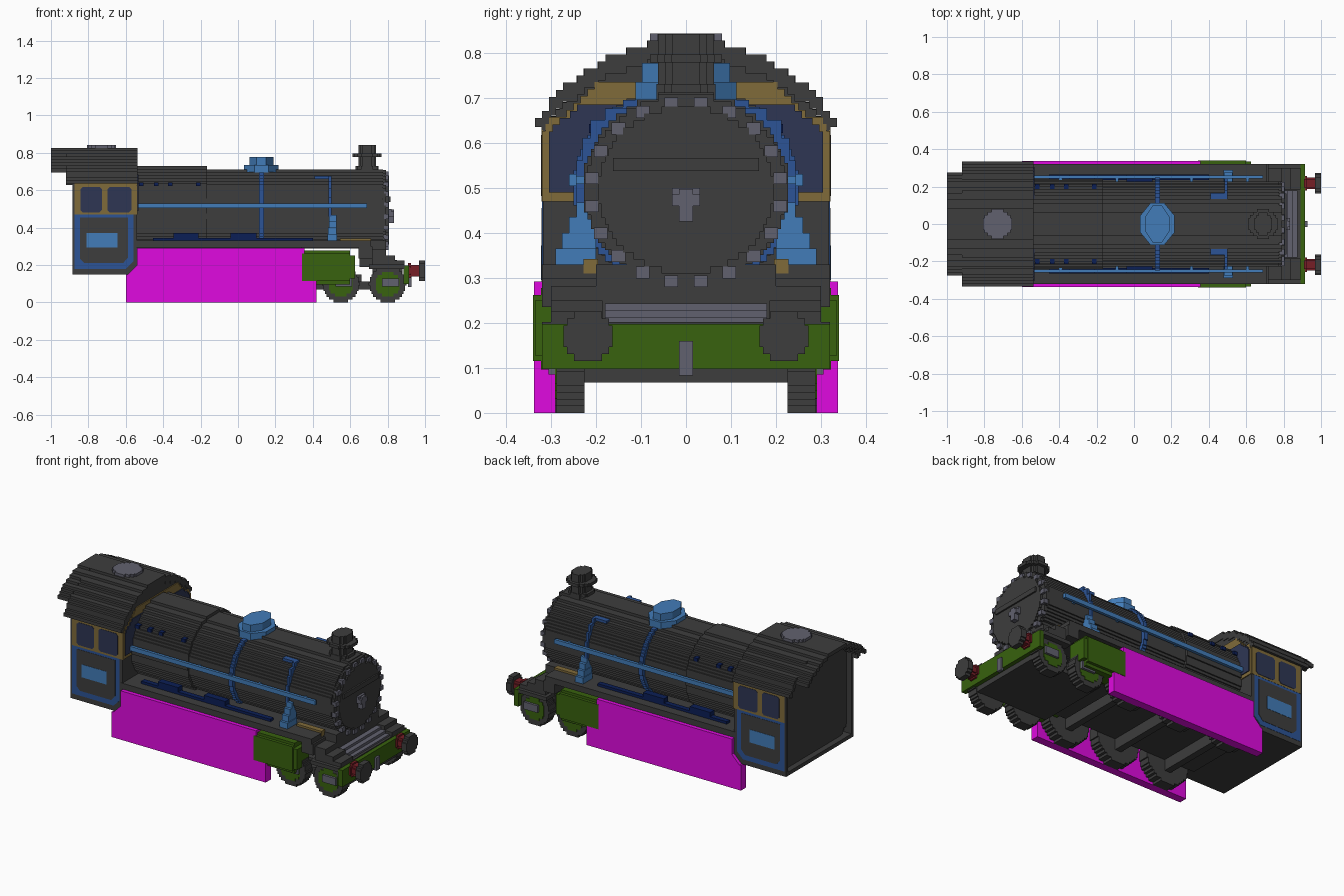
import bpy, bmesh, math

if "Cube" in bpy.data.objects:
    bpy.data.objects.remove(bpy.data.objects["Cube"], do_unlink=True)

V = 0.0156  # block size used for stepped curves


def material(name, r, g, b):
    lin = [((c / 255 + 0.055) / 1.055) ** 2.4 if c > 10 else c / 255 / 12.92 for c in (r, g, b)] + [1]
    m = bpy.data.materials.new(name)
    m.diffuse_color = lin
    m.use_nodes = True
    m.node_tree.nodes["Principled BSDF"].inputs["Base Color"].default_value = lin
    return m


DARK = material("dark grey", 61, 61, 61)
STEEL = material("steel grey", 97, 97, 110)
MAGENTA = material("magenta", 224, 10, 224)
GREEN = material("green", 56, 98, 14)
SKY = material("light blue", 66, 124, 184)
BLUE = material("mid blue", 44, 84, 150)
NAVY = material("navy", 11, 30, 86)
GLASS = material("window navy", 46, 54, 84)
GOLD = material("dull gold", 128, 107, 58)
RED = material("dark red", 118, 30, 38)


def finish(name, bm, mat):
    bmesh.ops.recalc_face_normals(bm, faces=bm.faces)
    me = bpy.data.meshes.new(name)
    bm.to_mesh(me)
    bm.free()
    me.materials.append(mat)
    ob = bpy.data.objects.new(name, me)
    bpy.context.collection.objects.link(ob)


def boxes(name, mat, items, mirror=False):
    """Boxes given as (x0, x1, y0, y1, z0, z1), optionally repeated on -y."""
    bm = bmesh.new()
    for x0, x1, y0, y1, z0, z1 in items:
        for s in ((1, -1) if mirror else (1,)):
            vs = [bm.verts.new((x, s * y, z)) for x in (x0, x1) for y in (y0, y1) for z in (z0, z1)]
            for f in ((0, 1, 3, 2), (4, 6, 7, 5), (0, 4, 5, 1), (2, 3, 7, 6), (0, 2, 6, 4), (1, 5, 7, 3)):
                bm.faces.new([vs[i] for i in f])
    finish(name, bm, mat)


def prism(name, mat, pts, axis, a, b, mirror=False):
    """Outline extruded along an axis from a to b."""
    put = {"x": lambda u, v, w: (w, u, v), "y": lambda u, v, w: (u, w, v), "z": lambda u, v, w: (u, v, w)}[axis]
    bm = bmesh.new()
    for s in ((1, -1) if mirror else (1,)):
        ends = []
        for w in (a, b):
            ring = []
            for u, v in pts:
                x, y, z = put(u, v, w)
                ring.append(bm.verts.new((x, s * y, z)))
            ends.append(ring)
        lo, hi = ends
        bm.faces.new(lo)
        bm.faces.new(hi[::-1])
        for i in range(len(pts)):
            j = (i + 1) % len(pts)
            bm.faces.new((lo[i], lo[j], hi[j], hi[i]))
    finish(name, bm, mat)


def rows(width, v0, v1, u0=0.0):
    """Symmetric staircase outline; width(v) is the half width at height v."""
    n = max(1, round((v1 - v0) / V))
    step = (v1 - v0) / n
    right = []
    for i in range(n):
        w = max(V / 2, round(width(v0 + (i + 0.5) * step) / V * 2) * V / 2)
        right += [(w, v0 + i * step), (w, v0 + (i + 1) * step)]
    return [(u0 + w, v) for w, v in right] + [(u0 - w, v) for w, v in reversed(right)]


def disc(u0, v0, ru, rv=None):
    rv = rv or ru
    return rows(lambda v: ru * math.sqrt(max(0, 1 - ((v - v0) / rv) ** 2)), v0 - rv, v0 + rv, u0)


# Boiler, firebox and smokebox
prism("boiler", DARK, disc(0, 0.5, 0.23, 0.212), "x", -0.17, 0.775)
prism("firebox", DARK, disc(0, 0.5, 0.24, 0.23), "x", -0.55, -0.165)
prism("smokebox_ring", DARK, disc(0, 0.495, 0.224, 0.212), "x", 0.775, 0.792)
prism("smokebox_door", DARK, disc(0, 0.495, 0.195, 0.185), "x", 0.792, 0.806)
bolts = []
for i in range(20):
    t = math.tau * (i + 0.5) / 20
    y, z = 0.212 * math.cos(t), 0.49 + 0.2 * math.sin(t)
    bolts.append((0.78, 0.805, y - 0.015, y + 0.015, z - 0.013, z + 0.013))
boxes("smokebox_bolts", STEEL, bolts)
boxes("door_hinge", DARK, [(0.8, 0.815, -0.162, 0.162, 0.537, 0.566)])
boxes("door_handle", STEEL, [(0.8, 0.82, -0.031, 0.031, 0.485, 0.5), (0.8, 0.835, -0.016, 0.016, 0.425, 0.497),
                             (0.8, 0.835, -0.031, 0.031, 0.46, 0.485)])

# Chimney and dome
prism("chimney_base", DARK, disc(0.69, 0, 0.065), "z", 0.69, 0.73)
prism("chimney_stack", DARK, disc(0.69, 0, 0.05, 0.062), "z", 0.72, 0.81)
prism("chimney_rim", DARK, disc(0.69, 0, 0.08), "z", 0.778, 0.796)
prism("chimney_cap", DARK, disc(0.69, 0, 0.05, 0.062), "z", 0.81, 0.842)


def octagon(x, rx, ry):
    return [(x + sx * rx * a, sy * ry * b) for sx, sy, a, b in
            ((1, -1, 1, .4), (1, 1, 1, .4), (1, 1, .4, 1), (-1, 1, .4, 1),
             (-1, 1, 1, .4), (-1, -1, 1, .4), (-1, -1, .4, 1), (1, -1, .4, 1))]


prism("dome_base", SKY, octagon(0.125, 0.092, 0.112), "z", 0.695, 0.735)
prism("dome_top", SKY, octagon(0.125, 0.064, 0.098), "z", 0.73, 0.777)
prism("dome_pipe", BLUE, disc(0, 0.5, 0.25, 0.226), "x", 0.112, 0.138)

# Boiler fittings on both sides
boxes("handrail", SKY, [(-0.535, 0.69, 0.243, 0.26, 0.504, 0.53)], True)
boxes("handrail_post", SKY, [(x, x + 0.016, 0.22, 0.245, 0.508, 0.526) for x in (-0.4, -0.1, 0.3, 0.6)], True)
boxes("feed_pipe", BLUE, [(0.41, 0.5, 0.13, 0.165, 0.66, 0.676), (0.484, 0.5, 0.13, 0.18, 0.635, 0.676),
                          (0.484, 0.5, 0.16, 0.212, 0.6, 0.65), (0.484, 0.5, 0.19, 0.23, 0.55, 0.61),
                          (0.484, 0.5, 0.2, 0.243, 0.46, 0.56)], True)
boxes("pipe_bracket", SKY, [(0.478, 0.53, 0.2, 0.29, 0.33, 0.365), (0.482, 0.526, 0.2, 0.275, 0.365, 0.4),
                            (0.486, 0.526, 0.2, 0.26, 0.4, 0.435), (0.486, 0.526, 0.2, 0.243, 0.435, 0.467)], True)
boxes("washout_plugs", NAVY, [(x, x + 0.025, 0.16, 0.215, 0.622, 0.642) for x in (-0.53, -0.45, -0.375, -0.225)], True)
boxes("reversing_gear", NAVY, [(-0.455, 0.4, 0.235, 0.265, 0.33, 0.345), (-0.345, -0.21, 0.225, 0.265, 0.34, 0.371),
                               (-0.04, 0.1, 0.225, 0.265, 0.34, 0.371)], True)
boxes("gold_strip", GOLD, [(0.545, 0.7, 0.195, 0.228, 0.325, 0.342), (0.7, 0.712, 0.195, 0.228, 0.31, 0.342)], True)

# Running board, stepped front plates and frame
boxes("running_board", DARK, [(-0.55, 0.71, -0.32, 0.32, 0.295, 0.33)])
boxes("front_steps", DARK, [(0.645, 0.72, 0.17, 0.32, 0.235, 0.3), (0.72, 0.79, 0.17, 0.3, 0.2, 0.282),
                            (0.79, 0.84, 0.185, 0.3, 0.2, 0.25), (0.84, 0.89, 0.185, 0.3, 0.2, 0.225)], True)
boxes("saddle", DARK, [(0.65, 0.79, -0.2, 0.2, 0.19, 0.33)])
boxes("front_deck", DARK, [(0.7, 0.89, -0.32, 0.32, 0.18, 0.202), (0.72, 0.88, -0.21, 0.21, 0.1, 0.185)])
boxes("sloped_plate", STEEL, [(0.79, 0.82, -0.18, 0.18, 0.2, 0.243), (0.82, 0.85, -0.18, 0.18, 0.2, 0.228),
                              (0.85, 0.875, -0.18, 0.18, 0.2, 0.212)])
boxes("main_frame", DARK, [(-0.6, 0.34, -0.225, 0.225, 0.135, 0.3)])
boxes("leading_frame", DARK, [(0.42, 0.88, -0.225, 0.225, 0.07, 0.112), (0.3, 0.66, -0.2, 0.2, 0.112, 0.15)])
boxes("frame_stretchers", DARK, [(x - 0.02, x + 0.02, -0.228, 0.228, 0.07, 0.14) for x in (-0.42, -0.08, 0.26)])

# Wheels
for n, x in enumerate((-0.42, -0.08, 0.26)):
    prism(f"driving_wheel_{n + 1}", DARK, disc(x, 0.14, 0.14), "y", 0.225, 0.29, True)
for n, x in enumerate((0.55, 0.8)):
    prism(f"leading_wheel_{n + 1}", DARK, disc(x, 0.098, 0.098), "y", 0.225, 0.288, True)
    prism(f"leading_wheel_centre_{n + 1}", GREEN, disc(x, 0.098, 0.066), "y", 0.28, 0.291, True)
    boxes(f"axle_box_{n + 1}", STEEL, [(x - 0.03, x + 0.06, 0.288, 0.305, 0.085, 0.128)], True)

# Side skirts and cylinders
prism("side_skirt", MAGENTA, [(-0.6, 0), (0.42, 0), (0.42, 0.115), (0.355, 0.115), (0.355, 0.292), (-0.54, 0.292),
                              (-0.54, 0.2), (-0.59, 0.15), (-0.6, 0.15)], "y", 0.29, 0.338, True)
boxes("cylinder", GREEN, [(0.342, 0.6, 0.2, 0.34, 0.115, 0.262), (0.342, 0.6, 0.22, 0.322, 0.26, 0.277),
                          (0.38, 0.6, 0.23, 0.322, 0.096, 0.12), (0.6, 0.625, 0.22, 0.335, 0.128, 0.25)], True)

# Buffer beam, buffers and coupling
boxes("buffer_beam", GREEN, [(0.885, 0.915, -0.32, 0.32, 0.098, 0.197)])
boxes("beam_underside", DARK, [(0.86, 0.89, -0.23, 0.23, 0.068, 0.1)])
buffer_parts = (("buffer_shank", RED, 0.031, 0.91, 0.968), ("buffer_head", DARK, 0.055, 0.967, 1.0),
                ("buffer_base", RED, 0.04, 0.91, 0.925))
for name, mat, r, a, b in buffer_parts:
    for side, s in (("left", 1), ("right", -1)):
        prism(f"{name}_{side}", mat, disc(s * 0.218, 0.17, r), "x", a, b)
boxes("coupling", STEEL, [(0.91, 0.928, -0.016, 0.016, 0.083, 0.16)])


# Cab roof: stepped arched shell with a shorter rear overhang and thin eaves
def roof(name, half, x0, x1, thick):
    n = round(2 * half / V)
    step = 2 * half / n
    top, under = [], []
    for i in range(n):
        y0 = -half + i * step
        y = y0 + step / 2
        z = math.floor((0.439 + math.sqrt(0.396 ** 2 - y * y)) / V) * V
        t = 0.02 if abs(y) > 0.318 else thick
        top += [(y0, z), (y0 + step, z)]
        under += [(y0, z - t), (y0 + step, z - t)]
    prism(name, DARK, top + under[::-1], "x", x0, x1)


roof("cab_roof", 0.335, -0.92, -0.538, 0.042)
roof("cab_roof_overhang", 0.275, -1.0, -0.92, 0.022)
prism("roof_vent", STEEL, disc(-0.73, 0, 0.08), "z", 0.815, 0.843)


def under_roof(z, limit):
    return min(limit, math.sqrt(max(0, 0.37 ** 2 - (z - 0.439) ** 2)))


# Cab shell with a recessed back
for name, z0, x0 in (("cab_front_wall", 0.2, -0.56), ("cab_back_wall", 0.16, -0.85)):
    prism(name, DARK, rows(lambda z: under_roof(z, 0.314), z0, 0.8), "x", x0, x0 + 0.018)
prism("cab_front_trim", GOLD, rows(lambda z: under_roof(z, 0.318) - (0.03 if z > 0.66 else 0), 0.47, 0.735),
      "x", -0.545, -0.536)
prism("cab_front_window", GLASS, rows(lambda z: 0.302 - max(0, z - 0.63) * 1.3, 0.49, 0.685), "x", -0.538, -0.531)
prism("cab_side", DARK, [(-0.885, 0.15), (-0.59, 0.15), (-0.54, 0.2), (-0.54, 0.67), (-0.885, 0.67)],
      "y", 0.3, 0.318, True)
boxes("cab_floor", DARK, [(-0.885, -0.58, -0.31, 0.31, 0.15, 0.172)])

# Cab side panels
prism("cab_lower_trim", BLUE, [(-0.875, 0.18), (-0.6, 0.18), (-0.56, 0.22), (-0.56, 0.47), (-0.875, 0.47)],
      "y", 0.316, 0.3195, True)
prism("cab_lower_panel", DARK, [(-0.845, 0.235), (-0.82, 0.21), (-0.615, 0.21), (-0.588, 0.24), (-0.588, 0.455),
                                (-0.845, 0.455)], "y", 0.317, 0.321, True)
boxes("cab_plate", SKY, [(-0.81, -0.645, 0.318, 0.3225, 0.295, 0.372)], True)
boxes("cab_upper_trim", GOLD, [(-0.875, -0.54, 0.316, 0.3205, 0.47, 0.637)], True)
for n, (a, b) in enumerate(((-0.842, -0.728), (-0.698, -0.57))):
    c = 0.012
    prism(f"cab_side_window_{n + 1}", GLASS, [(a + c, 0.482), (b - c, 0.482), (b, 0.482 + c), (b, 0.617 - c),
                                              (b - c, 0.617), (a + c, 0.617), (a, 0.617 - c), (a, 0.482 + c)],
          "y", 0.318, 0.3225, True)
